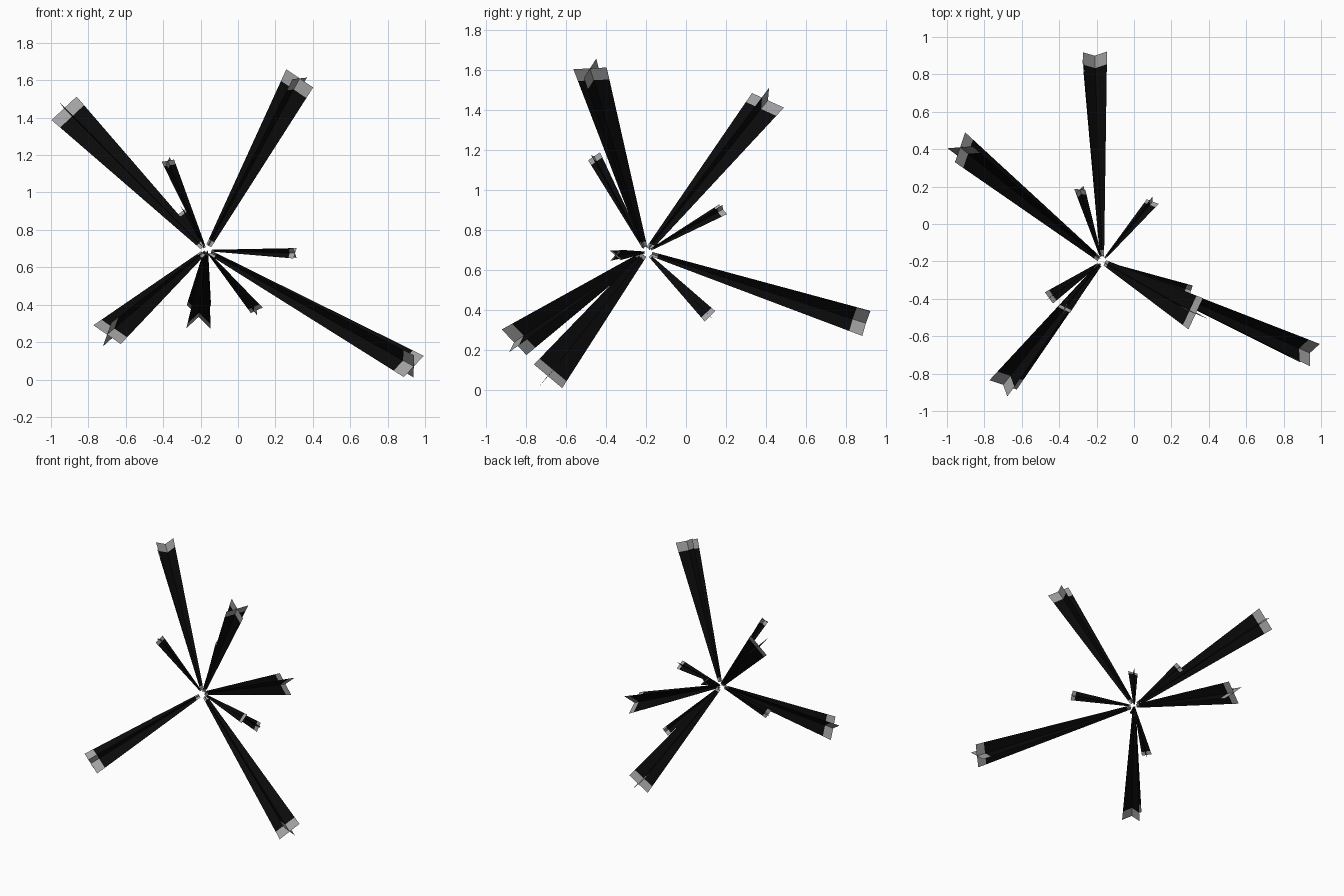
import bpy
from mathutils import Vector

cube = bpy.data.objects.get("Cube")
if cube:
    bpy.data.objects.remove(cube, do_unlink=True)


def make_material(name, value):
    mat = bpy.data.materials.new(name)
    mat.use_nodes = True
    colour = (value, value, value, 1)
    mat.diffuse_color = colour
    mat.node_tree.nodes["Principled BSDF"].inputs["Base Color"].default_value = colour
    return mat


BLACK = make_material("streak_black", 0.003)
GREY = make_material("streak_end_grey", 0.36)
CENTRE = Vector((-0.17, -0.2, 0.69))


def streak(name, tip, roll, half_width, end_band):
    """Two crossed tapering blades from the burst centre to the tip."""
    axis = Vector(tip) - CENTRE
    length = axis.length
    axis.normalize()
    across = Vector(roll)
    across = (across - axis * across.dot(axis)).normalized()
    start, inner_half = 0.03, half_width * 0.17
    stations = (start, 0.03 + half_width * 0.35, length - end_band, length)
    verts, faces = [], []
    for side in (across, axis.cross(across)):
        base = len(verts)
        for s in stations:
            t = (s - start) / (length - start)
            w = inner_half + (half_width - inner_half) * t
            middle = CENTRE + axis * s
            verts += [middle - side * w, middle, middle + side * w]
        for row in range(3):
            for col in range(2):
                a = base + row * 3 + col
                faces.append((a, a + 1, a + 4, a + 3))
    mesh = bpy.data.meshes.new(name)
    mesh.from_pydata(verts, [], faces)
    mesh.materials.append(BLACK)
    mesh.materials.append(GREY)
    # Both ends of every blade are grey
    for poly in mesh.polygons:
        poly.material_index = 0 if (poly.index // 2) % 3 == 1 else 1
    obj = bpy.data.objects.new(name, mesh)
    bpy.context.collection.objects.link(obj)


# Long streaks: name, tip, direction of one blade's width
LONG = (
    ("long_streak_upper_right", (-0.93, 0.41, 1.45), (0.65, 0.05, 0.6)),
    ("long_streak_top", (0.33, -0.48, 1.61), (0.4, 0.85, 0.05)),
    ("long_streak_lower_left", (0.94, -0.69, 0.07), (0, 0.7, -0.6)),
    ("long_streak_front", (-0.7, -0.86, 0.24), (0.8, -0.27, -0.55)),
    ("long_streak_back", (-0.21, 0.9, 0.335), (0.65, 0.2, 0.6)),
)
for name, tip, roll in LONG:
    streak(name, tip, roll, 0.092, 0.07)

# Short streaks between the long ones
SHORT = (
    ("short_streak_upper", (-0.375, -0.46, 1.17), (0.1, 0.3, 0.2)),
    ("short_streak_left", (0.305, -0.355, 0.675), (0.1, 0.2, 0.25)),
    ("short_streak_lower", (0.1, 0.12, 0.37), (0, 0.25, 0.22)),
    ("short_streak_back", (-0.29, 0.185, 0.905), (0.25, 0, 0.2)),
    ("short_streak_right", (-0.455, -0.395, 0.465), (0.2, -0.25, 0)),
)
for name, tip, roll in SHORT:
    streak(name, tip, roll, 0.037, 0.03)
